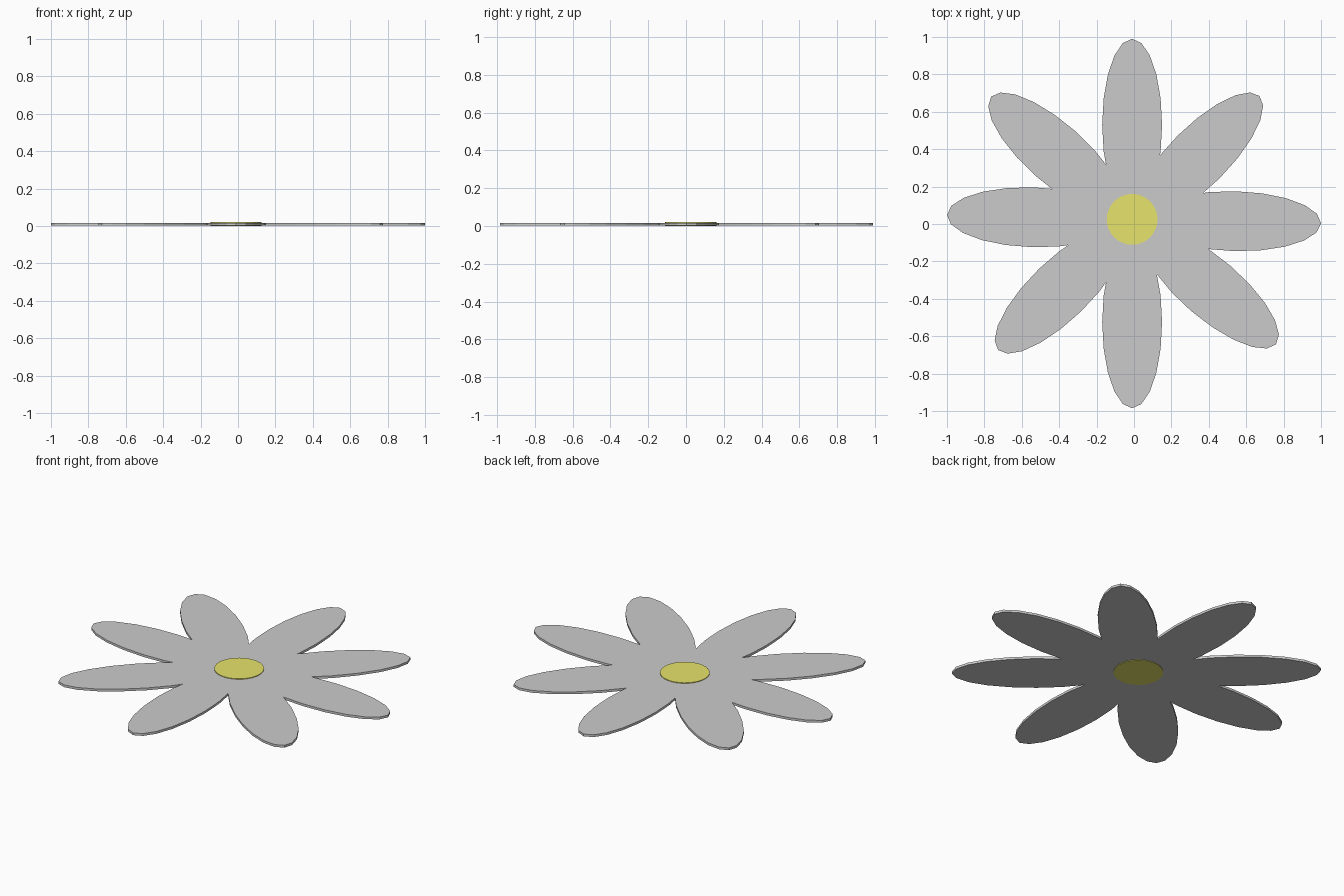
import bpy
import bmesh
from math import cos, sin, pi, radians

if "Cube" in bpy.data.objects:
    bpy.data.objects.remove(bpy.data.objects["Cube"])


def slab(name, centre, half_length, half_width, angle, z0, z1, sides):
    """Flat extruded ellipse, its long axis turned to the given angle."""
    bm = bmesh.new()
    a = radians(angle)
    ring = []
    for i in range(sides):
        t = 2 * pi * i / sides
        u, v = half_length * cos(t), half_width * sin(t)
        ring.append(bm.verts.new((centre[0] + u * cos(a) - v * sin(a),
                                  centre[1] + u * sin(a) + v * cos(a), z0)))
    base = bm.faces.new(ring)
    top = bmesh.ops.extrude_face_region(bm, geom=[base])
    verts = [g for g in top["geom"] if isinstance(g, bmesh.types.BMVert)]
    bmesh.ops.translate(bm, verts=verts, vec=(0, 0, z1 - z0))
    bmesh.ops.recalc_face_normals(bm, faces=bm.faces)
    mesh = bpy.data.meshes.new(name)
    bm.to_mesh(mesh)
    bm.free()
    obj = bpy.data.objects.new(name, mesh)
    bpy.context.collection.objects.link(obj)
    return obj


# Eight hand-placed petals: centre x, centre y, direction in degrees
petals = [
    (0.54, 0.015, -1.4),
    (0.346, 0.359, 45),
    (-0.01, 0.53, 90),
    (-0.419, 0.376, 138.5),
    (-0.54, 0.036, 178.4),
    (-0.396, -0.354, 224),
    (-0.01, -0.525, 270),
    (0.41, -0.344, -40.5),
]
for i, (x, y, angle) in enumerate(petals):
    slab(f"petal_{i + 1}", (x, y), 0.46, 0.16, angle, 0.003, 0.017, 20)

# Yellow disc at the heart of the flower
heart = slab("flower_centre", (-0.01, 0.025), 0.136, 0.136, 0, 0.0, 0.021, 32)
yellow = bpy.data.materials.new("yellow")
yellow.diffuse_color = (0.8, 0.77, 0.15, 1)
yellow.use_nodes = True
yellow.node_tree.nodes["Principled BSDF"].inputs["Base Color"].default_value = yellow.diffuse_color
heart.data.materials.append(yellow)
